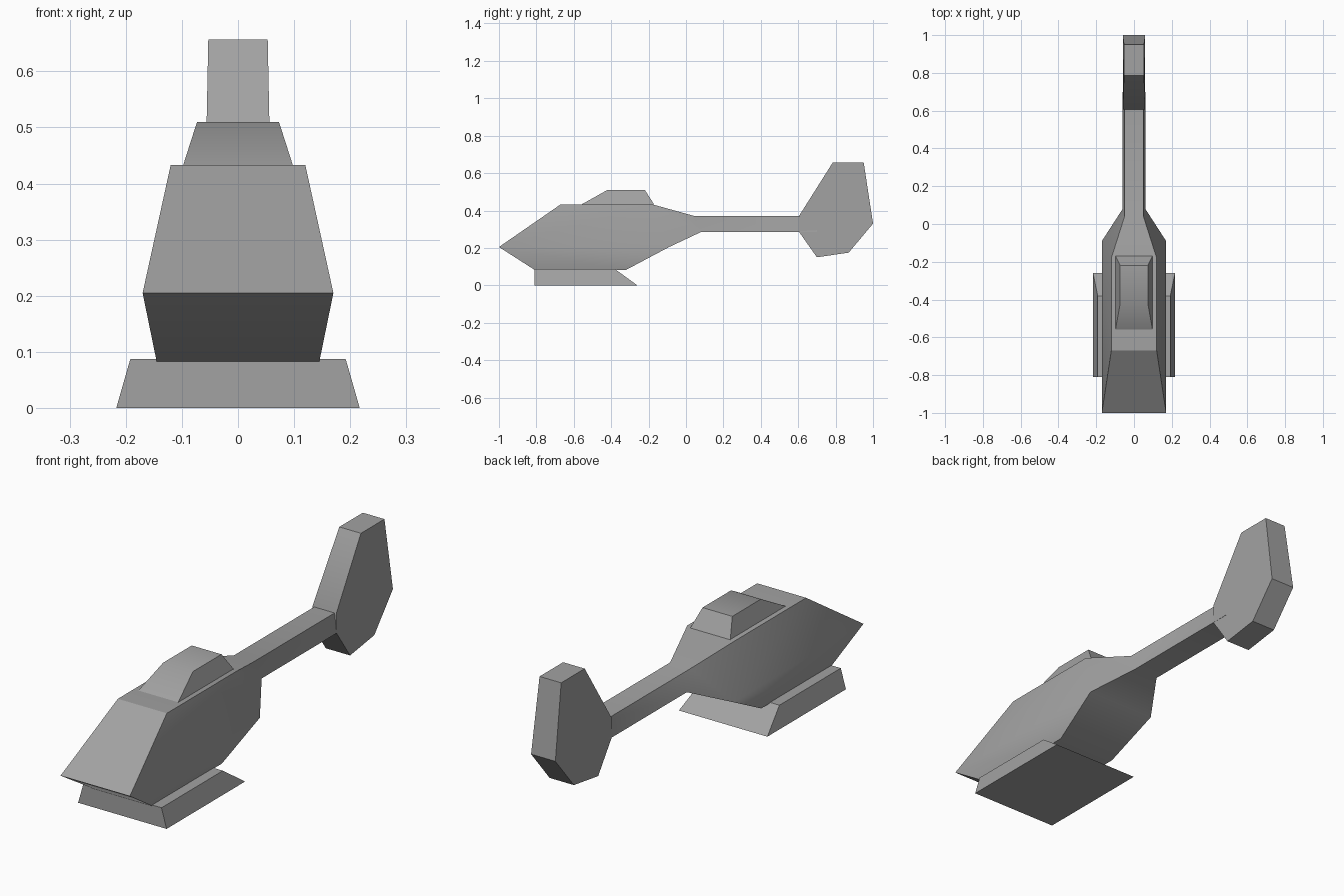
import bpy
import bmesh
import math

cube = bpy.data.objects.get("Cube")
if cube:
    bpy.data.objects.remove(cube, do_unlink=True)

grey = bpy.data.materials.new("plain grey")
grey.use_nodes = True
colour = (0.36, 0.36, 0.36, 1)
grey.diffuse_color = colour
grey.node_tree.nodes["Principled BSDF"].inputs["Base Color"].default_value = colour


def slab(name, outline, sides=None):
    """Mirror a side outline of (y, z, half width) and close it into a solid."""
    bm = bmesh.new()
    left = [bm.verts.new((w, y, z)) for y, z, w in outline]
    right = [bm.verts.new((-w, y, z)) for y, z, w in outline]
    count = len(outline)
    for side in sides or [range(count)]:
        bm.faces.new([left[i] for i in side])
        bm.faces.new([right[i] for i in reversed(side)])
    for i in range(count):
        j = (i + 1) % count
        bm.faces.new((left[i], right[i], right[j], left[j]))
    bmesh.ops.recalc_face_normals(bm, faces=bm.faces[:])
    mesh = bpy.data.meshes.new(name)
    bm.to_mesh(mesh)
    bm.free()
    mesh.materials.append(grey)
    obj = bpy.data.objects.new(name, mesh)
    bpy.context.collection.objects.link(obj)
    bpy.ops.object.select_all(action="DESELECT")
    obj.select_set(True)
    bpy.context.view_layer.objects.active = obj
    bpy.ops.object.shade_smooth_by_angle(angle=math.radians(33))
    return obj


# Cabin tapering into the tail boom, widest along its waist
slab("cabin_and_tail_boom", [
    (-1.0, 0.205, 0.17),     # nose
    (-0.67, 0.433, 0.12),    # roof front
    (-0.18, 0.433, 0.12),    # roof back
    (0.04, 0.372, 0.05),     # boom top, front
    (0.70, 0.372, 0.05),     # boom top, back
    (0.70, 0.285, 0.06),     # boom underside, back
    (0.08, 0.285, 0.06),     # boom underside, front
    (-0.09, 0.205, 0.17),    # waist back
    (-0.32, 0.083, 0.145),   # belly back
    (-0.81, 0.083, 0.145),   # belly front
], [(0, 1, 2, 7), (0, 7, 8, 9), (2, 3, 6, 7), (3, 4, 5, 6)])

# Engine housing on the roof
slab("engine_housing", [
    (-0.56, 0.432, 0.098), (-0.42, 0.51, 0.073),
    (-0.22, 0.51, 0.073), (-0.17, 0.432, 0.098),
])

# Upright tail fin
slab("tail_fin", [
    (y, z, 0.0595 - 0.02 * max(0, z - 0.33)) for y, z in [
        (0.605, 0.372), (0.785, 0.657), (0.95, 0.657), (1.0, 0.33),
        (0.87, 0.175), (0.70, 0.15), (0.605, 0.285)]
])

# Solid landing base
slab("landing_base", [
    (-0.81, 0, 0.217), (-0.81, 0.087, 0.192),
    (-0.38, 0.087, 0.192), (-0.26, 0, 0.217),
])
